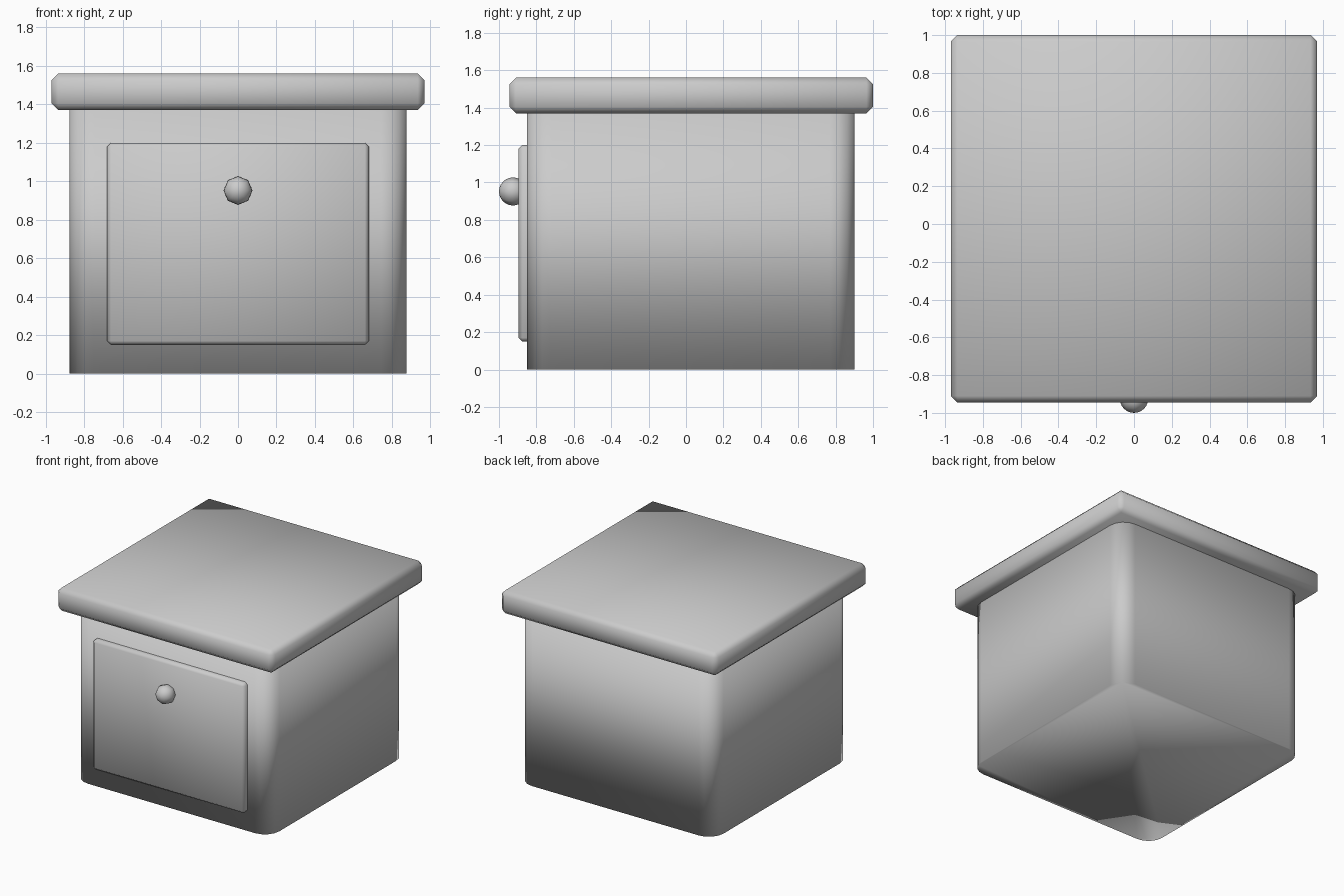
import bpy, bmesh
from mathutils import Matrix, Vector

if "Cube" in bpy.data.objects:
    bpy.data.objects.remove(bpy.data.objects["Cube"])


def finish(name, bm):
    bmesh.ops.recalc_face_normals(bm, faces=bm.faces)
    for f in bm.faces:
        f.smooth = True
    mesh = bpy.data.meshes.new(name)
    bm.to_mesh(mesh)
    bm.free()
    obj = bpy.data.objects.new(name, mesh)
    bpy.context.collection.objects.link(obj)
    return obj


def box(name, lo, hi, bevel, segments=1, vertical_only=False):
    lo, hi = Vector(lo), Vector(hi)
    bm = bmesh.new()
    size = Matrix.Diagonal((*(hi - lo), 1))
    bmesh.ops.create_cube(bm, size=1, matrix=Matrix.Translation((lo + hi) / 2) @ size)
    edges = [e for e in bm.edges if not vertical_only
             or abs(e.verts[0].co.z - e.verts[1].co.z) > 0.1]
    bmesh.ops.bevel(bm, geom=edges, offset=bevel, segments=segments,
                    profile=0.5, affect='EDGES')
    return finish(name, bm)


# Cabinet body with rounded upright corners
box("body", (-0.875, -0.85, 0), (0.875, 0.90, 1.38), 0.13, 4, True)

# Overhanging slab top
box("lid", (-0.97, -0.945, 1.37), (0.97, 1.0, 1.56), 0.035)

# Raised front door panel, sunk partly into the body
box("door", (-0.68, -0.895, 0.15), (0.68, -0.805, 1.20), 0.02)

# Eight-sided ball knob pointing forward
bm = bmesh.new()
bmesh.ops.create_uvsphere(
    bm, u_segments=8, v_segments=12, radius=0.075,
    matrix=Matrix.Translation((0, -0.925, 0.952)) @ Matrix.Rotation(1.5707963, 4, 'X'))
finish("knob", bm)
